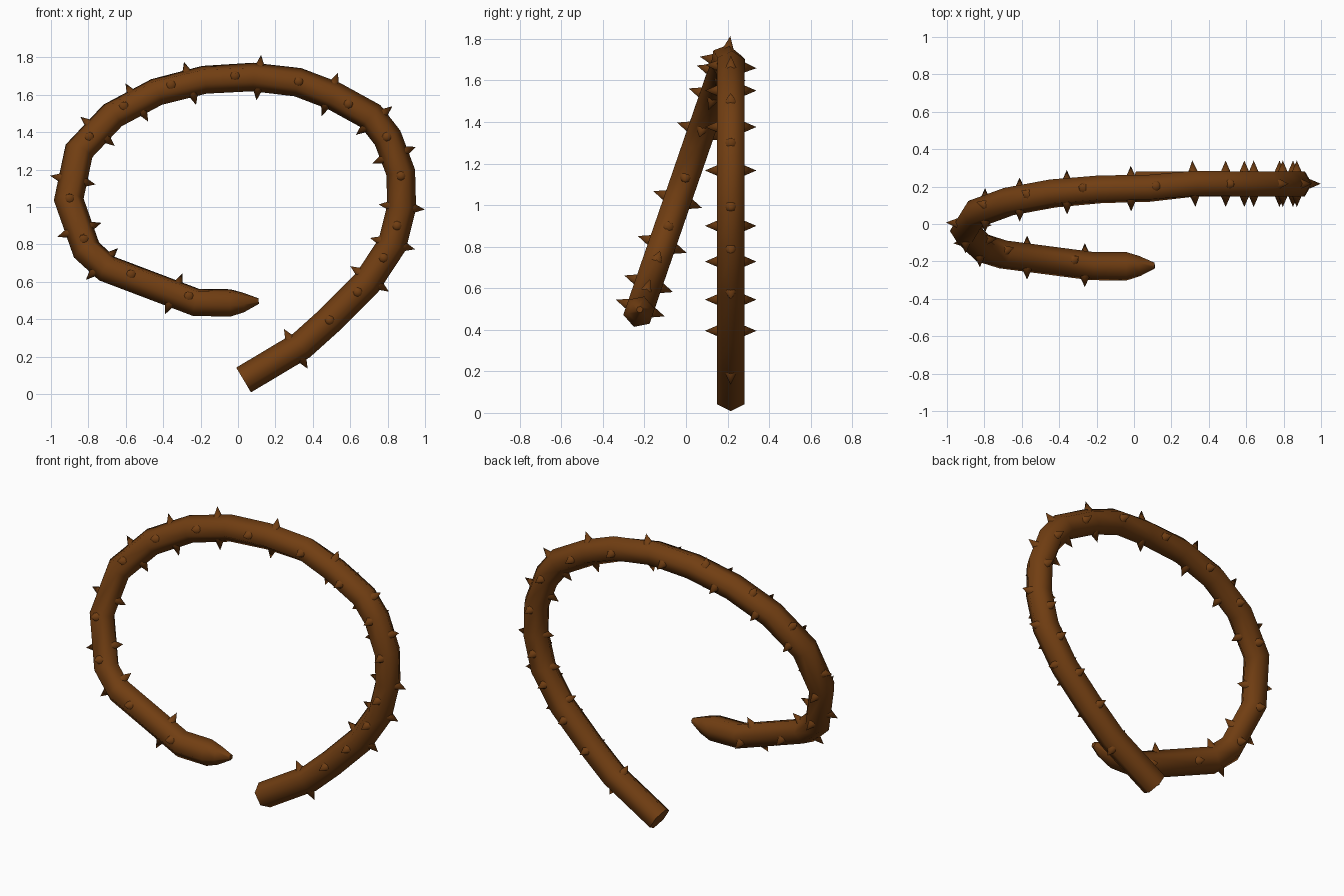
import bpy, bmesh, math
from mathutils import Vector, Matrix

cube = bpy.data.objects.get("Cube")
if cube:
    bpy.data.objects.remove(cube, do_unlink=True)

SIDES, RADIUS = 6, 0.077
THORN_BASE, THORN_TIP = 0.045, 0.124   # distances from the stem's centre line

brown = bpy.data.materials.new("bark_brown")
brown.use_nodes = True
colour = (0.165, 0.048, 0.006, 1)
brown.diffuse_color = colour
brown.node_tree.nodes["Principled BSDF"].inputs["Base Color"].default_value = colour

# Centre line of the stem in x and z, from the cut end to the tip
path_xz = [
    (0.03, 0.075), (0.34, 0.26), (0.49, 0.395), (0.69, 0.595), (0.825, 0.80),
    (0.875, 1.0), (0.87, 1.185), (0.80, 1.37), (0.71, 1.485), (0.51, 1.595),
    (0.32, 1.667), (0.08, 1.695), (-0.18, 1.68), (-0.435, 1.615), (-0.67, 1.49),
    (-0.85, 1.30), (-0.905, 1.04), (-0.81, 0.77), (-0.70, 0.67), (-0.225, 0.49),
    (-0.04, 0.487), (0.03, 0.49), (0.11, 0.497)]
TOP = 11   # the stem leans forward after this point


def stem_point(i):
    x, z = path_xz[i]
    y = 0.215 if i < TOP else min(0.205, -0.225 + 0.345 * (z - 0.49))
    return Vector((x, y, z))


path = [stem_point(i) for i in range(len(path_xz))]


def frame(u):
    """Centre, tangent, in-plane and sideways directions at path position u."""
    i = min(int(u), len(path) - 2)
    t = u - i
    centre = path[i].lerp(path[i + 1], t)
    tangent = (path[i + 1] - path[i]).normalized()
    if t < 1e-6 and i > 0:
        tangent = (tangent + (path[i] - path[i - 1]).normalized()).normalized()
    lean = 0.34 * max(0.0, min(1.0, (u - TOP + 2) / 4))
    side = Vector((0, 1, -lean))
    side = (side - tangent * side.dot(tangent)).normalized()
    return centre, tangent, side.cross(tangent), side


def finish(name, bm, angle):
    bmesh.ops.recalc_face_normals(bm, faces=bm.faces)
    mesh = bpy.data.meshes.new(name)
    bm.to_mesh(mesh)
    bm.free()
    mesh.materials.append(brown)
    obj = bpy.data.objects.new(name, mesh)
    bpy.context.collection.objects.link(obj)
    bpy.ops.object.select_all(action="DESELECT")
    obj.select_set(True)
    bpy.context.view_layer.objects.active = obj
    bpy.ops.object.shade_smooth_by_angle(angle=math.radians(angle))
    return obj


# Stem: six-sided tube with mitred bends and a tapered tip
bm = bmesh.new()
rings = []
last = len(path) - 1
for i in range(len(path)):
    centre, tangent, inward, side = frame(i)
    radius = {last: 0.016, last - 1: 0.055}.get(i, RADIUS)
    mitre = 1.0
    if 0 < i < last:
        mitre = 1 / max(0.8, tangent.dot((path[i + 1] - path[i]).normalized()))
    ring = []
    for k in range(SIDES):
        a = math.tau * k / SIDES
        offset = inward * math.cos(a) * mitre + side * math.sin(a)
        ring.append(bm.verts.new(centre + offset * radius))
    rings.append(ring)
for a, b in zip(rings, rings[1:]):
    for k in range(SIDES):
        n = (k + 1) % SIDES
        bm.faces.new((a[k], a[n], b[n], b[k]))
bm.faces.new(rings[0])
bm.faces.new(rings[-1])
finish("stem", bm, 65)

# Thorns: opposite pairs, alternating between sideways and in-plane
side_pairs = [2, 2.75, 3.65, 4.5, 5.9, 7.05, 8.6, 10, 11.37, 12.7,
              13.75, 14.7, 16.05, 16.85, 18.27, 18.92]
plane_pairs = [0.9, 3.1, 4.02, 5, 6.5, 7.8, 9.1, 10.87, 12.3, 13.45,
               14.45, 15.6, 16.6, 17.75, 18.75]


def add_thorn(bm, centre, direction):
    middle = centre + direction * (THORN_BASE + THORN_TIP) / 2
    turn = direction.to_track_quat("Z", "Y").to_matrix().to_4x4()
    bmesh.ops.create_cone(bm, cap_ends=True, segments=8, radius1=0.034, radius2=0,
                          depth=THORN_TIP - THORN_BASE,
                          matrix=Matrix.Translation(middle) @ turn)


bm = bmesh.new()
for stations, axis in ((side_pairs, 3), (plane_pairs, 2)):
    for u in stations:
        f = frame(u)
        for sign in (1, -1):
            add_thorn(bm, f[0], f[axis] * sign)
finish("thorns", bm, 60)
